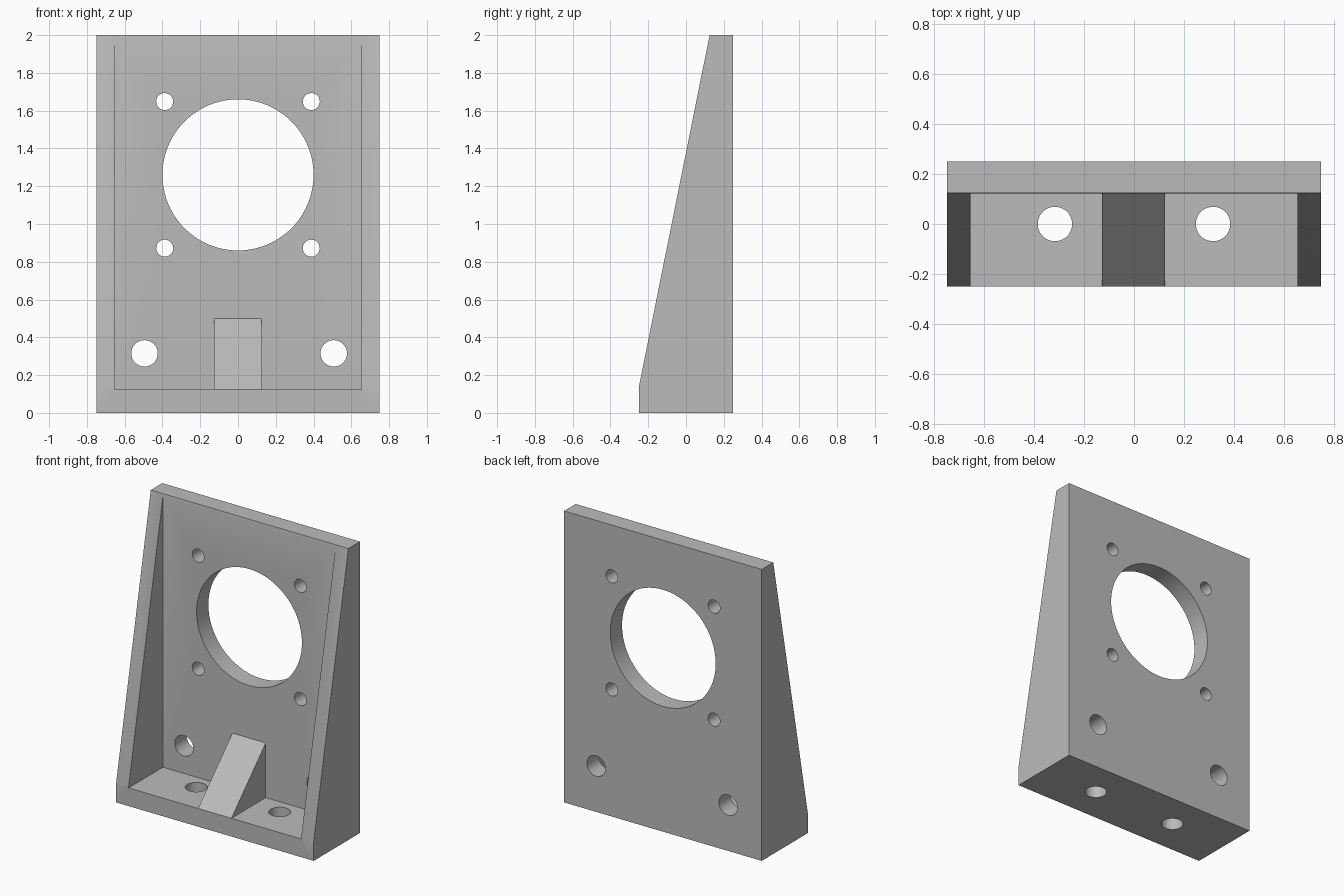
import bpy, bmesh, math

if "Cube" in bpy.data.objects:
    bpy.data.objects.remove(bpy.data.objects["Cube"], do_unlink=True)

grey = bpy.data.materials.new("plain_grey")
grey.use_nodes = True
COLOUR = (0.5, 0.5, 0.5, 1)
grey.diffuse_color = COLOUR
grey.node_tree.nodes["Principled BSDF"].inputs["Base Color"].default_value = COLOUR


def prism(name, profile, x0, x1):
    """Extrude a (y, z) profile along x."""
    bm = bmesh.new()
    face = bm.faces.new([bm.verts.new((x0, y, z)) for y, z in profile])
    moved = bmesh.ops.extrude_face_region(bm, geom=[face])["geom"]
    verts = [v for v in moved if isinstance(v, bmesh.types.BMVert)]
    bmesh.ops.translate(bm, verts=verts, vec=(x1 - x0, 0, 0))
    bmesh.ops.recalc_face_normals(bm, faces=bm.faces)
    mesh = bpy.data.meshes.new(name)
    bm.to_mesh(mesh)
    bm.free()
    mesh.materials.append(grey)
    obj = bpy.data.objects.new(name, mesh)
    bpy.context.collection.objects.link(obj)
    return obj


def cut(target, cutter):
    """Subtract the cutter, then remove it."""
    mod = target.modifiers.new("cut", "BOOLEAN")
    mod.operation = "DIFFERENCE"
    mod.solver = "EXACT"
    mod.object = cutter
    bpy.context.view_layer.objects.active = target
    bpy.ops.object.modifier_apply(modifier=mod.name)
    bpy.data.objects.remove(cutter, do_unlink=True)


def drill(target, radius, location, rotation, sides):
    bpy.ops.mesh.primitive_cylinder_add(vertices=sides, radius=radius, depth=0.4,
                                        location=location, rotation=rotation)
    cutter = bpy.context.object
    cutter.data.materials.append(grey)
    cut(target, cutter)


# Solid outer body with sloping front
bracket = prism("mounting_bracket",
                [(-0.25, 0), (0.25, 0), (0.25, 2), (0.125, 2), (-0.25, 0.135)],
                -0.75, 0.75)

# Recess between the side walls, leaving the central gusset standing
recess = prism("recess_cutter",
               [(-0.6, 0.125), (0.122, 0.125), (0.122, 2.4), (-0.6, 2.4)],
               -0.655, 0.655)
gusset = prism("gusset_shape",
               [(-0.25, 0.125), (0.308, 0.6875), (0.308, 0), (-0.25, 0)],
               -0.128, 0.125)
cut(recess, gusset)
cut(bracket, recess)

# Holes through the back plate
through_plate = (math.pi / 2, 0, 0)
drill(bracket, 0.4, (0, 0.2, 1.26), through_plate, 96)
for x in (-0.388, 0.388):
    for dz in (-0.388, 0.388):
        drill(bracket, 0.045, (x, 0.2, 1.26 + dz), through_plate, 32)
for x in (-0.495, 0.507):
    drill(bracket, 0.07, (x, 0.2, 0.315), through_plate, 40)

# Holes through the base
for x in (-0.317, 0.317):
    drill(bracket, 0.069, (x, 0, 0.06), (0, 0, 0), 40)

# Smooth hole walls, crisp edges
bpy.ops.object.select_all(action="DESELECT")
bracket.select_set(True)
bpy.context.view_layer.objects.active = bracket
bpy.ops.object.shade_smooth_by_angle(angle=math.radians(30))
